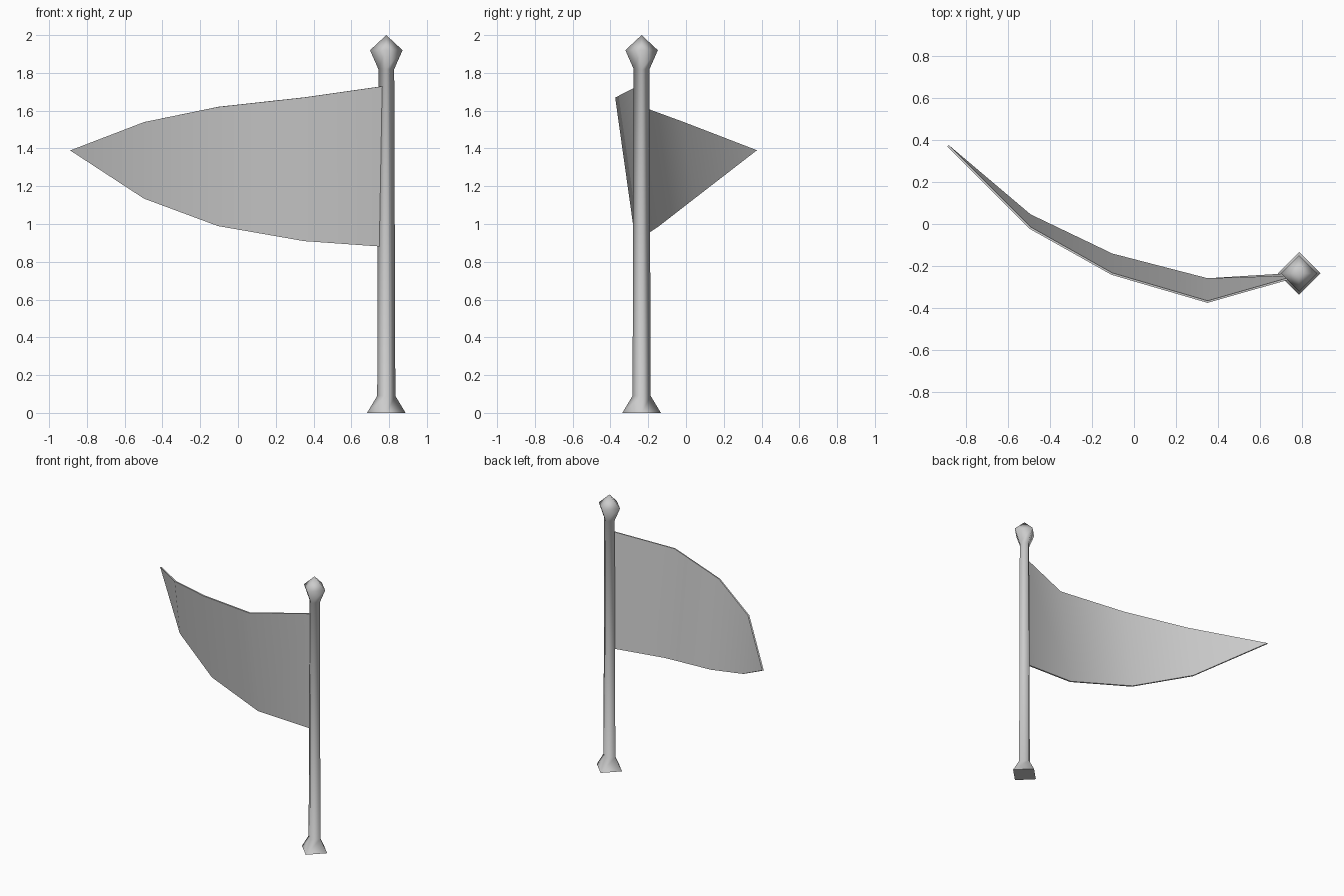
import bpy, bmesh, math

default = bpy.data.objects.get("Cube")
if default:
    bpy.data.objects.remove(default, do_unlink=True)

grey = bpy.data.materials.new("plain grey")
grey.use_nodes = True
colour = (0.6, 0.6, 0.6, 1)
grey.diffuse_color = colour
grey.node_tree.nodes["Principled BSDF"].inputs["Base Color"].default_value = colour


def finish(bm, name):
    """Turn a bmesh into a smooth-shaded, coloured object."""
    bmesh.ops.recalc_face_normals(bm, faces=bm.faces)
    for face in bm.faces:
        face.smooth = True
    mesh = bpy.data.meshes.new(name)
    bm.to_mesh(mesh)
    bm.free()
    mesh.materials.append(grey)
    obj = bpy.data.objects.new(name, mesh)
    bpy.context.collection.objects.link(obj)
    return obj


# Four-sided pole with flared foot and pointed finial: (radius, height)
bm = bmesh.new()
profile = [(0.102, 0), (0.048, 0.09), (0.042, 1.82), (0.086, 1.92)]
rings = [[bm.verts.new((r * math.cos(i * math.pi / 2), r * math.sin(i * math.pi / 2), z))
          for i in range(4)] for r, z in profile]
for low, high in zip(rings, rings[1:]):
    for i in range(4):
        j = (i + 1) % 4
        bm.faces.new((low[i], low[j], high[j], high[i]))
apex = bm.verts.new((0, 0, 2))
for i in range(4):
    bm.faces.new((rings[-1][i], rings[-1][(i + 1) % 4], apex))
foot = bm.faces.new(rings[0][::-1])
for edge in foot.edges:
    edge.smooth = False
pole = finish(bm, "pole")
pole.location = (0.785, -0.235, 0)

# Curved pennant: each column is (x, top y, top z, bottom y, bottom z)
columns = [(0.77, -0.25, 1.73, -0.237, 0.88),
           (0.35, -0.37, 1.67, -0.263, 0.91),
           (-0.105, -0.237, 1.62, -0.145, 0.99),
           (-0.495, -0.018, 1.54, 0.042, 1.135)]
bm = bmesh.new()
pairs = [(bm.verts.new((x, ty, tz)), bm.verts.new((x, by, bz)))
         for x, ty, tz, by, bz in columns]
for (top_a, low_a), (top_b, low_b) in zip(pairs, pairs[1:]):
    bm.faces.new((top_a, top_b, low_b, low_a))
tip = bm.verts.new((-0.885, 0.372, 1.39))
bm.faces.new((pairs[-1][0], tip, pairs[-1][1]))
pennant = finish(bm, "pennant")
cloth = pennant.modifiers.new("cloth thickness", "SOLIDIFY")
cloth.thickness = 0.01
cloth.offset = 0

# Apply the thickness and keep the thin rim crisp
bpy.ops.object.select_all(action="DESELECT")
pennant.select_set(True)
bpy.context.view_layer.objects.active = pennant
bpy.ops.object.modifier_apply(modifier=cloth.name)
bpy.ops.object.shade_smooth_by_angle(angle=math.radians(40))
